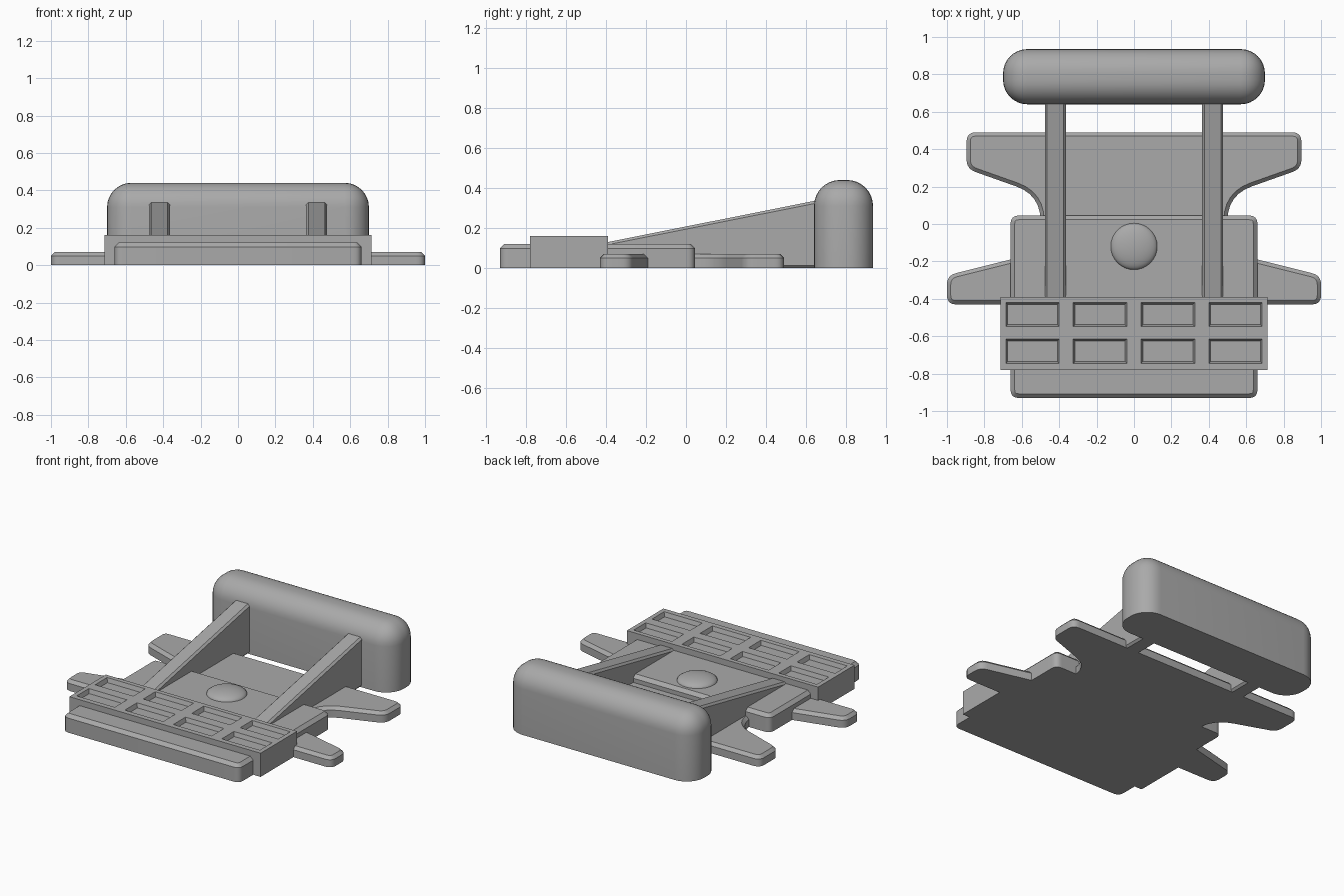
import bpy, bmesh
from mathutils import Vector, Matrix

default = bpy.data.objects.get("Cube")
if default:
    bpy.data.objects.remove(default, do_unlink=True)

grey = bpy.data.materials.new("mid_grey")
grey.use_nodes = True
grey.diffuse_color = (0.4, 0.4, 0.4, 1)
grey.node_tree.nodes["Principled BSDF"].inputs["Base Color"].default_value = (0.4, 0.4, 0.4, 1)


def finish(name, bm, smooth=True):
    bmesh.ops.recalc_face_normals(bm, faces=bm.faces)
    mesh = bpy.data.meshes.new(name)
    bm.to_mesh(mesh)
    bm.free()
    mesh.materials.append(grey)
    obj = bpy.data.objects.new(name, mesh)
    bpy.context.collection.objects.link(obj)
    if smooth:
        bpy.ops.object.select_all(action='DESELECT')
        obj.select_set(True)
        bpy.context.view_layer.objects.active = obj
        bpy.ops.object.shade_smooth_by_angle(angle=0.5)
    return obj


def box(x0, x1, y0, y1, z0, z1):
    bm = bmesh.new()
    size = Matrix.Diagonal((x1 - x0, y1 - y0, z1 - z0, 1))
    centre = Matrix.Translation(((x0 + x1) / 2, (y0 + y1) / 2, (z0 + z1) / 2))
    bmesh.ops.create_cube(bm, size=1, matrix=centre @ size)
    return bm


def rounded(corners, steps=6):
    """Round each corner (x, y, cut) of a closed outline."""
    out = []
    for i, (x, y, cut) in enumerate(corners):
        p = Vector((x, y))
        if cut == 0:
            out.append(p)
            continue
        before = Vector(corners[i - 1][:2])
        after = Vector(corners[(i + 1) % len(corners)][:2])
        a = p + (before - p).normalized() * cut
        b = p + (after - p).normalized() * cut
        for s in range(steps + 1):
            t = s / steps
            out.append(a * (1 - t) ** 2 + p * 2 * t * (1 - t) + b * t * t)
    return out


def slab(name, corners, height, chamfer):
    """Rounded outline raised from the ground with a chamfered top rim."""
    bm = bmesh.new()
    base = bm.faces.new([bm.verts.new((p.x, p.y, 0)) for p in rounded(corners)])
    raised = bmesh.ops.extrude_face_region(bm, geom=[base], use_keep_orig=True)["geom"]
    bmesh.ops.translate(bm, vec=(0, 0, height - chamfer),
                        verts=[g for g in raised if isinstance(g, bmesh.types.BMVert)])
    bmesh.ops.recalc_face_normals(bm, faces=bm.faces)
    top = max(bm.faces, key=lambda f: f.calc_center_median().z)
    bmesh.ops.inset_region(bm, faces=[top], thickness=chamfer, depth=chamfer,
                           use_even_offset=True)
    return finish(name, bm)


# Low base with front and rear fins, mirrored from its +x half
half = [(1.0, -0.43, 0.05), (1.0, -0.275, 0.05), (0.5, -0.15, 0), (0.5, 0.155, 0.138),
        (0.895, 0.295, 0.05), (0.895, 0.49, 0.05)]
slab("finned_base", half + [(-x, y, c) for x, y, c in reversed(half)], 0.07, 0.02)

# Main body block
side = [(0.66, -0.93, 0.045), (0.66, 0.045, 0.045)]
slab("main_body", side + [(-x, y, c) for x, y, c in reversed(side)], 0.12, 0.022)

# Cross plate with two rows of recessed pockets
bm = box(-0.715, 0.715, -0.78, -0.39, 0, 0.16)
columns = [(-0.685, -0.4), (-0.325, -0.038), (0.038, 0.325), (0.4, 0.685)]
rows = [(-0.745, -0.615), (-0.548, -0.42)]
for axis, spans in ((0, columns), (1, rows)):
    for value in [v for span in spans for v in span]:
        co, no = Vector(), Vector()
        co[axis], no[axis] = value, 1
        bmesh.ops.bisect_plane(bm, geom=bm.verts[:] + bm.edges[:] + bm.faces[:],
                               plane_co=co, plane_no=no)


def is_pocket(face):
    c = face.calc_center_median()
    return (c.z > 0.15 and any(a < c.x < b for a, b in columns)
            and any(a < c.y < b for a, b in rows))


bmesh.ops.inset_individual(bm, faces=[f for f in bm.faces if is_pocket(f)],
                           thickness=0.014, depth=-0.028)
finish("pocket_plate", bm, smooth=False)

# Sloping struts joining the body to the rear bar
for label, x in (("left", 0.42), ("right", -0.42)):
    bm = box(x - 0.057, x + 0.057, -0.4, 0.66, 0, 0.128)
    for v in bm.verts:
        if v.co.z > 0.1 and v.co.y > 0:
            v.co.z = 0.339
    long_edges = [e for e in bm.edges if abs(e.verts[0].co.y - e.verts[1].co.y) > 0.5]
    bmesh.ops.bevel(bm, geom=long_edges, offset=0.013, segments=1, affect='EDGES')
    finish(label + "_strut", bm, smooth=False)

# Rounded rear bar with a flat underside
bm = box(-0.7, 0.7, 0.64, 0.935, 0, 0.44)
upper = [e for e in bm.edges if max(v.co.z for v in e.verts) > 0.1]
bmesh.ops.bevel(bm, geom=upper, offset=0.13, segments=8, profile=0.5, affect='EDGES')
finish("rear_bar", bm)

# Shallow dome on the body
bm = bmesh.new()
bmesh.ops.create_uvsphere(bm, u_segments=32, v_segments=16, radius=0.125,
                          matrix=Matrix.Translation((0, -0.12, 0.118))
                          @ Matrix.Diagonal((1, 1, 0.32, 1)))
finish("dome", bm)
